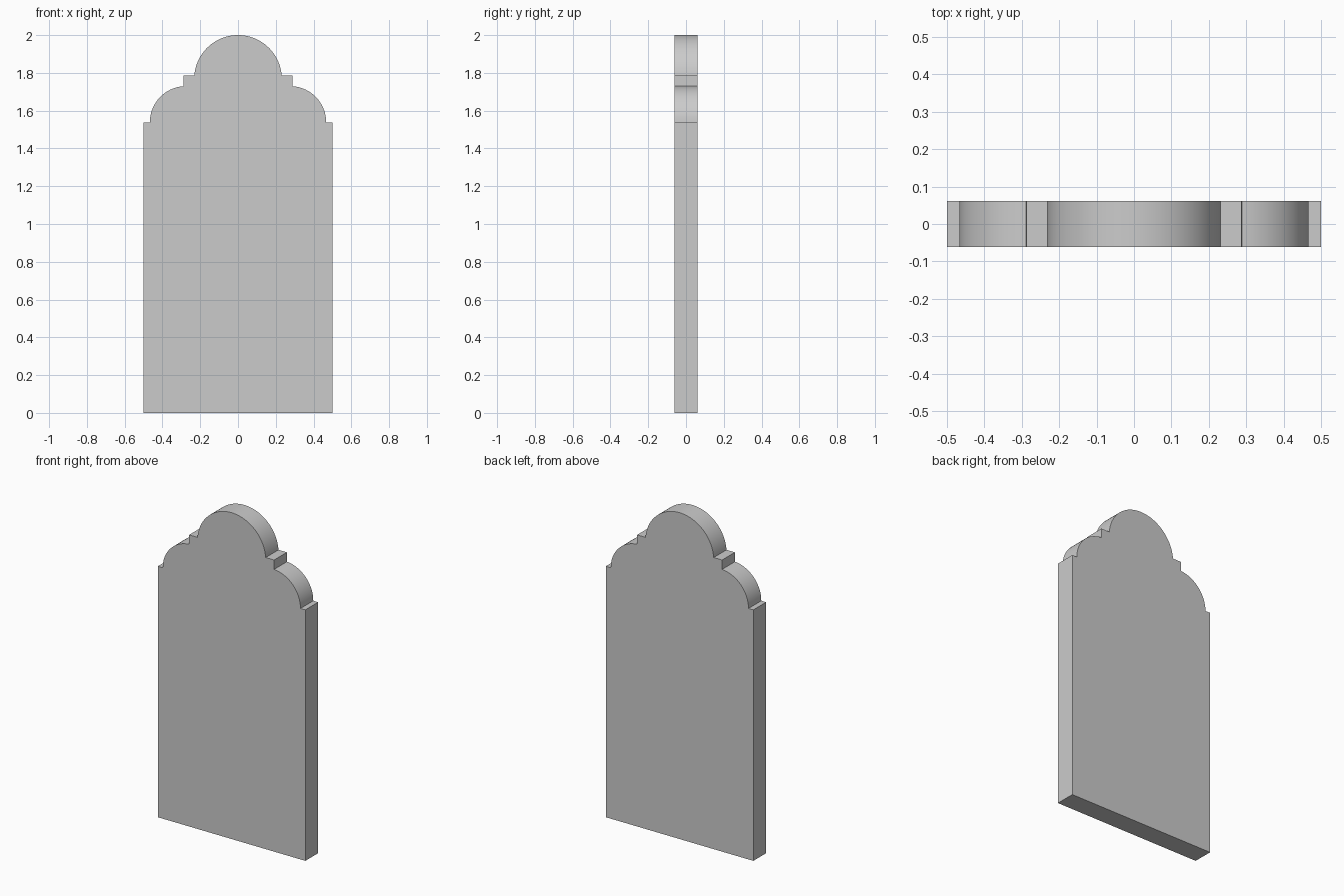
import bpy, bmesh
from math import sin, cos, asin, pi

if "Cube" in bpy.data.objects:
    bpy.data.objects.remove(bpy.data.objects["Cube"])

HALF_DEPTH = 0.062


def arc(cx, cz, r, a0, a1, n):
    """Points along a circular arc in the xz plane."""
    return [(cx + r * cos(a0 + (a1 - a0) * i / n),
             cz + r * sin(a0 + (a1 - a0) * i / n)) for i in range(n + 1)]


# right half of the outline: base, shoulder, quarter round, step, crown
half = [(0.5, 0.0), (0.5, 1.538)]
half += arc(0.275, 1.538, 0.192, 0, pi / 2 - 0.068, 16)
half += [(0.288, 1.787)]
half += arc(0, 1.768, 0.232, asin(0.019 / 0.232), pi / 2, 24)

# mirror the half, leaving out the shared crown point
outline = half + [(-x, z) for x, z in reversed(half[:-1])]

# slab extruded front to back
bm = bmesh.new()
face = bm.faces.new([bm.verts.new((x, -HALF_DEPTH, z)) for x, z in outline])
ext = bmesh.ops.extrude_face_region(bm, geom=[face], use_keep_orig=True)
bmesh.ops.translate(bm, vec=(0, 2 * HALF_DEPTH, 0),
                    verts=[g for g in ext["geom"] if isinstance(g, bmesh.types.BMVert)])
bmesh.ops.recalc_face_normals(bm, faces=bm.faces)
mesh = bpy.data.meshes.new("headstone_slab")
bm.to_mesh(mesh)
bm.free()

slab = bpy.data.objects.new("headstone_slab", mesh)
bpy.context.collection.objects.link(slab)
bpy.context.view_layer.objects.active = slab
slab.select_set(True)
bpy.ops.object.shade_smooth_by_angle(angle=pi / 6)
